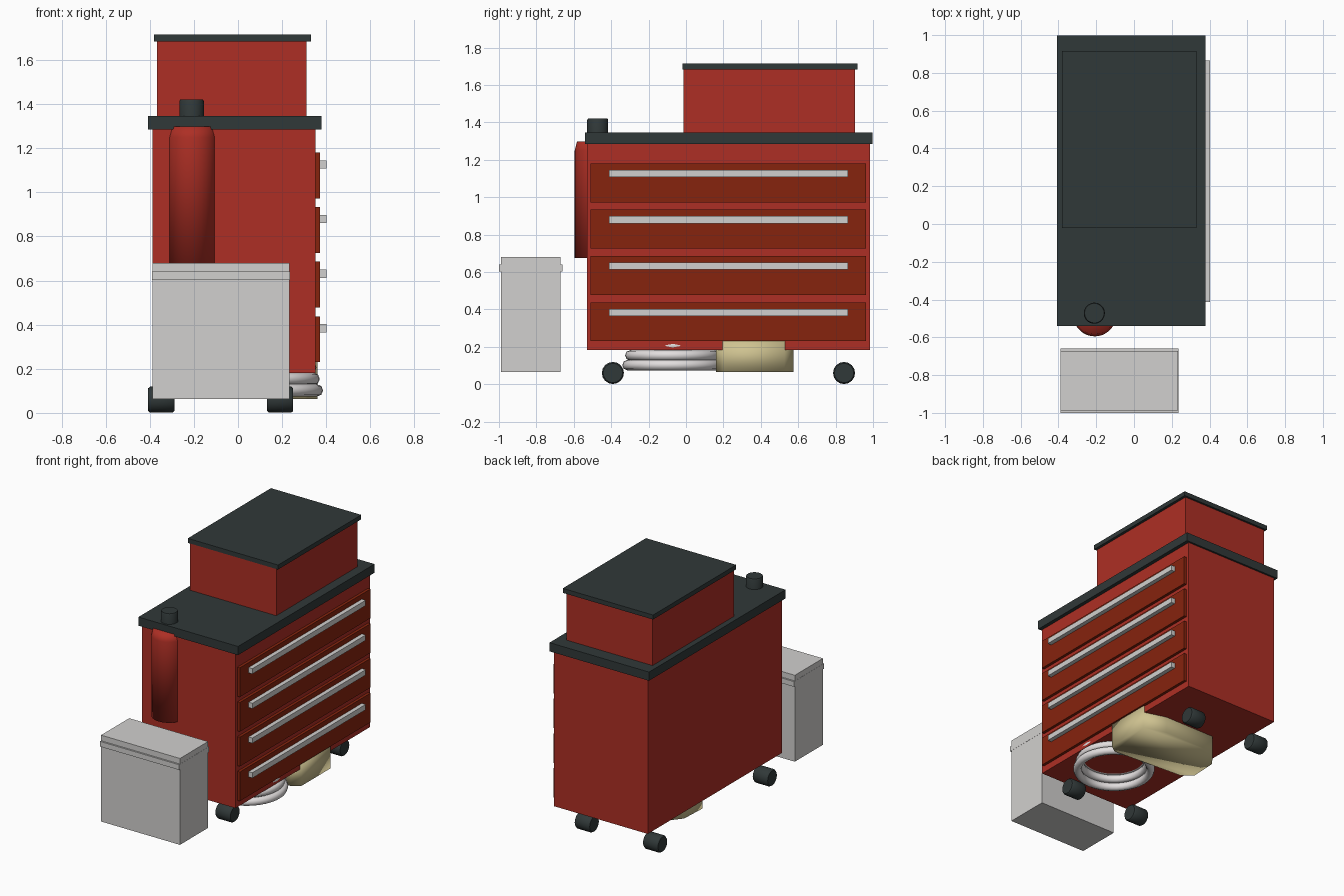
import bpy
import bmesh
from math import pi, radians

old = bpy.data.objects.get("Cube")
if old:
    bpy.data.objects.remove(old, do_unlink=True)


def material(name, r, g, b):
    m = bpy.data.materials.new(name)
    m.use_nodes = True
    m.diffuse_color = (r, g, b, 1)
    m.node_tree.nodes["Principled BSDF"].inputs["Base Color"].default_value = (r, g, b, 1)
    return m


RED = material("cabinet red", 0.42, 0.028, 0.018)
DRAWER = material("drawer dark red", 0.24, 0.017, 0.004)
DARK = material("charcoal", 0.03, 0.04, 0.04)
GREY = material("light grey", 0.64, 0.63, 0.62)
WHITE = material("hose white", 0.76, 0.73, 0.73)
TAN = material("sack tan", 0.62, 0.54, 0.28)


def finish(name, bm, mat, smooth=None):
    bmesh.ops.recalc_face_normals(bm, faces=bm.faces)
    mesh = bpy.data.meshes.new(name)
    bm.to_mesh(mesh)
    bm.free()
    obj = bpy.data.objects.new(name, mesh)
    bpy.context.collection.objects.link(obj)
    mesh.materials.append(mat)
    if smooth:
        bpy.ops.object.select_all(action="DESELECT")
        obj.select_set(True)
        bpy.context.view_layer.objects.active = obj
        bpy.ops.object.shade_smooth_by_angle(angle=radians(smooth))
    return obj


def box(name, xs, ys, zs, mat):
    bm = bmesh.new()
    bmesh.ops.create_cube(bm, size=1)
    for v in bm.verts:
        v.co = [a + (b - a) * (c + 0.5) for (a, b), c in zip((xs, ys, zs), v.co)]
    return finish(name, bm, mat)


def turned(name, profile, sides, loc, mat, smooth, rot=(0, 0, 0)):
    """Closed solid from a (radius, height) profile."""
    bm = bmesh.new()
    rings = []
    for r, z in profile:
        made = bmesh.ops.create_circle(bm, segments=sides, radius=r)["verts"]
        for v in made:
            v.co.z = z
        rings.append(made)
    for lo, hi in zip(rings, rings[1:]):
        for i in range(sides):
            j = (i + 1) % sides
            bm.faces.new((lo[i], lo[j], hi[j], hi[i]))
    bm.faces.new(rings[0])
    bm.faces.new(rings[-1])
    obj = finish(name, bm, mat, smooth)
    obj.location = loc
    obj.rotation_euler = rot
    return obj


# Cabinet with worktop, and the smaller chest above it
box("cabinet_body", (-0.388, 0.352), (-0.53, 0.985), (0.182, 1.286), RED)
box("worktop", (-0.407, 0.378), (-0.54, 0.998), (1.284, 1.346), DARK)
box("top_chest", (-0.368, 0.311), (-0.013, 0.903), (1.345, 1.686), RED)
box("top_chest_lid", (-0.382, 0.33), (-0.02, 0.917), (1.683, 1.715), DARK)

# Drawers with long handles
for i in range(4):
    z = 0.23 + 0.2475 * i
    box(f"drawer_{i + 1}", (0.34, 0.372), (-0.51, 0.962), (z, z + 0.208), DRAWER)
    box(f"drawer_handle_{i + 1}", (0.368, 0.402), (-0.412, 0.865),
        (z + 0.135, z + 0.173), GREY)

# Wheels
for side, x in (("right", -0.348), ("left", 0.191)):
    for end, y in (("front", -0.391), ("back", 0.845)):
        turned(f"wheel_{end}_{side}",
               [(0.052, -0.059), (0.059, -0.05), (0.059, 0.05), (0.052, 0.059)],
               16, (x, y, 0.06), DARK, 50, (0, pi / 2, 0))

# Gas bottle half sunk in the front, with its cap above the worktop
turned("bottle", [(0.113, 0.675), (0.113, 1.25), (0.101, 1.298)],
       32, (-0.208, -0.482, 0), RED, 180)
turned("bottle_cap", [(0.056, 1.3), (0.056, 1.412), (0.052, 1.42)],
       20, (-0.21, -0.472, 0), DARK, 50)

# Bin in front, with a rim band
box("bin_body", (-0.388, 0.234), (-0.988, -0.672), (0.064, 0.68), GREY)
box("bin_rim", (-0.389, 0.235), (-1.0, -0.66), (0.603, 0.64), GREY)

# Coiled hose underneath
for i in range(3):
    bpy.ops.mesh.primitive_torus_add(
        major_segments=40, minor_segments=8, major_radius=0.243 - 0.015 * i,
        minor_radius=0.028, location=(0.115, -0.07, 0.102 + 0.052 * i))
    ring = bpy.context.object
    ring.name = f"hose_coil_{i + 1}"
    ring.data.materials.append(WHITE)
    bpy.ops.object.shade_smooth_by_angle(angle=radians(60))

# Soft sack underneath
outline = [(0.36, 0.2), (0.36, 0.526), (0.2, 0.574), (-0.2, 0.574),
           (-0.3, 0.45), (-0.31, 0.258), (-0.235, 0.196), (0.304, 0.16)]
bm = bmesh.new()
base = bm.faces.new([bm.verts.new((x, y, 0.064)) for x, y in outline])
top = bmesh.ops.extrude_face_region(bm, geom=[base], use_keep_orig=True)["geom"]
bmesh.ops.translate(bm, vec=(0, 0, 0.166),
                    verts=[g for g in top if isinstance(g, bmesh.types.BMVert)])
finish("sack", bm, TAN, 180)
